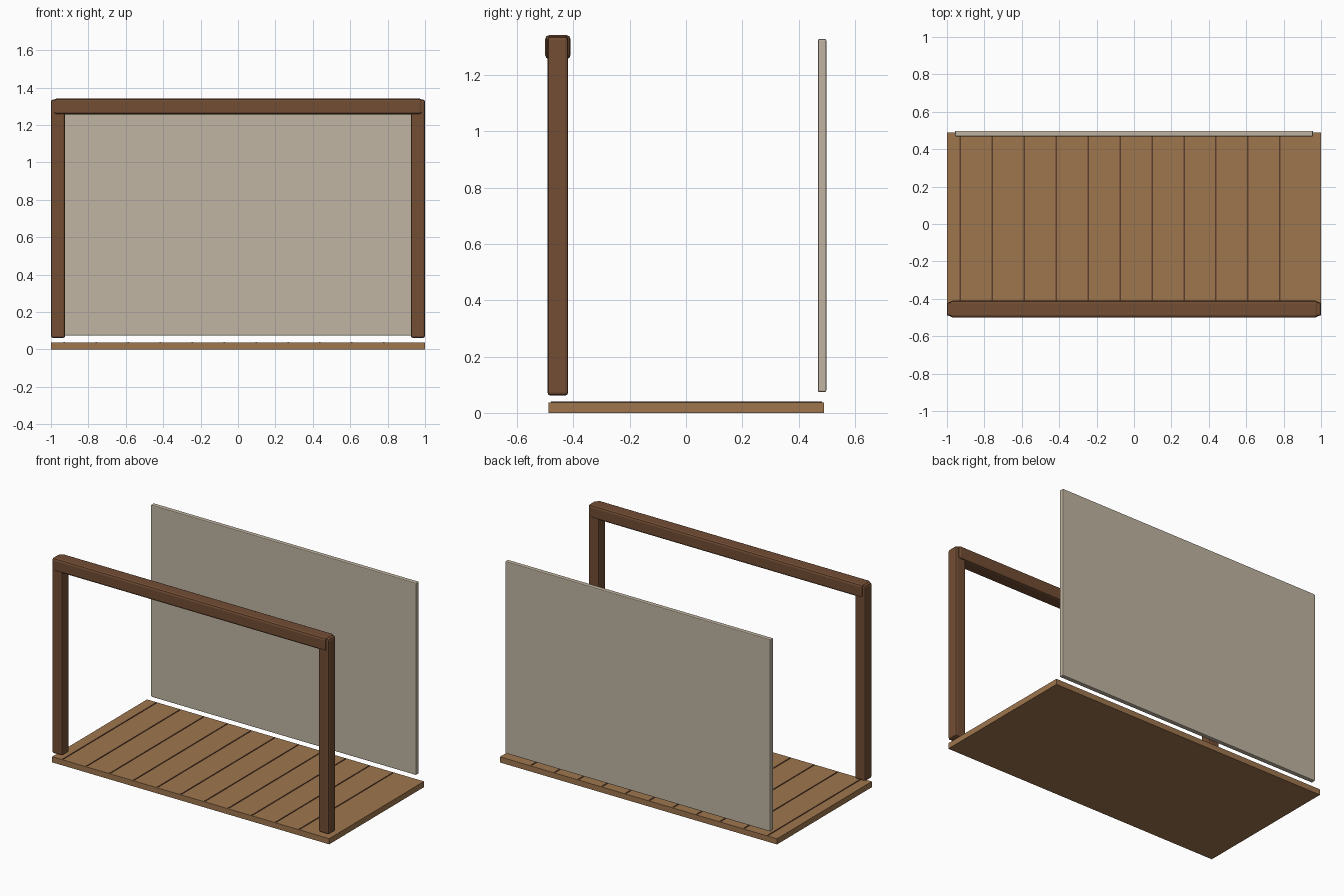
import bpy
import bmesh

cube = bpy.data.objects.get("Cube")
if cube:
    bpy.data.objects.remove(cube, do_unlink=True)


def material(name, rgb):
    m = bpy.data.materials.new(name)
    m.use_nodes = True
    m.diffuse_color = (*rgb, 1)
    m.node_tree.nodes["Principled BSDF"].inputs["Base Color"].default_value = (*rgb, 1)
    return m


def box(name, lo, hi, mat, bevel=0.0, segments=2):
    """Box between two corners, with optional softened edges."""
    mesh = bpy.data.meshes.new(name)
    bm = bmesh.new()
    bmesh.ops.create_cube(bm, size=1)
    for v in bm.verts:
        v.co = [(a + b) / 2 + c * (b - a) for a, b, c in zip(lo, hi, v.co)]
    bm.to_mesh(mesh)
    bm.free()
    mesh.materials.append(mat)
    obj = bpy.data.objects.new(name, mesh)
    bpy.context.collection.objects.link(obj)
    if bevel:
        mod = obj.modifiers.new("Soft edges", "BEVEL")
        mod.width = bevel
        mod.segments = segments
    return obj


plank_wood = material("plank wood", (0.345, 0.18, 0.075))
dark_wood = material("dark wood", (0.168, 0.074, 0.034))
seam_brown = material("seam brown", (0.105, 0.05, 0.025))
plaster = material("warm plaster", (0.53, 0.46, 0.36))

# Floor slab with thin plank seams across it
box("floor", (-1, -0.488, 0), (1, 0.49, 0.037), plank_wood)
for i in range(11):
    x = -0.928 + i * 0.1708
    box(f"plank_seam_{i + 1}", (x - 0.004, -0.48, 0.034),
        (x + 0.004, 0.482, 0.04), seam_brown)

# Back wall panel
box("back_wall", (-0.957, 0.468, 0.074), (0.957, 0.498, 1.327), plaster, 0.005)

# Front frame: two posts and a beam
for side, x in (("left", 0.962), ("right", -0.962)):
    box(f"{side}_post", (x - 0.038, -0.492, 0.061),
        (x + 0.038, -0.418, 1.336), dark_wood, 0.012)
box("top_beam", (-0.984, -0.5, 1.256), (0.984, -0.41, 1.341), dark_wood, 0.014)
